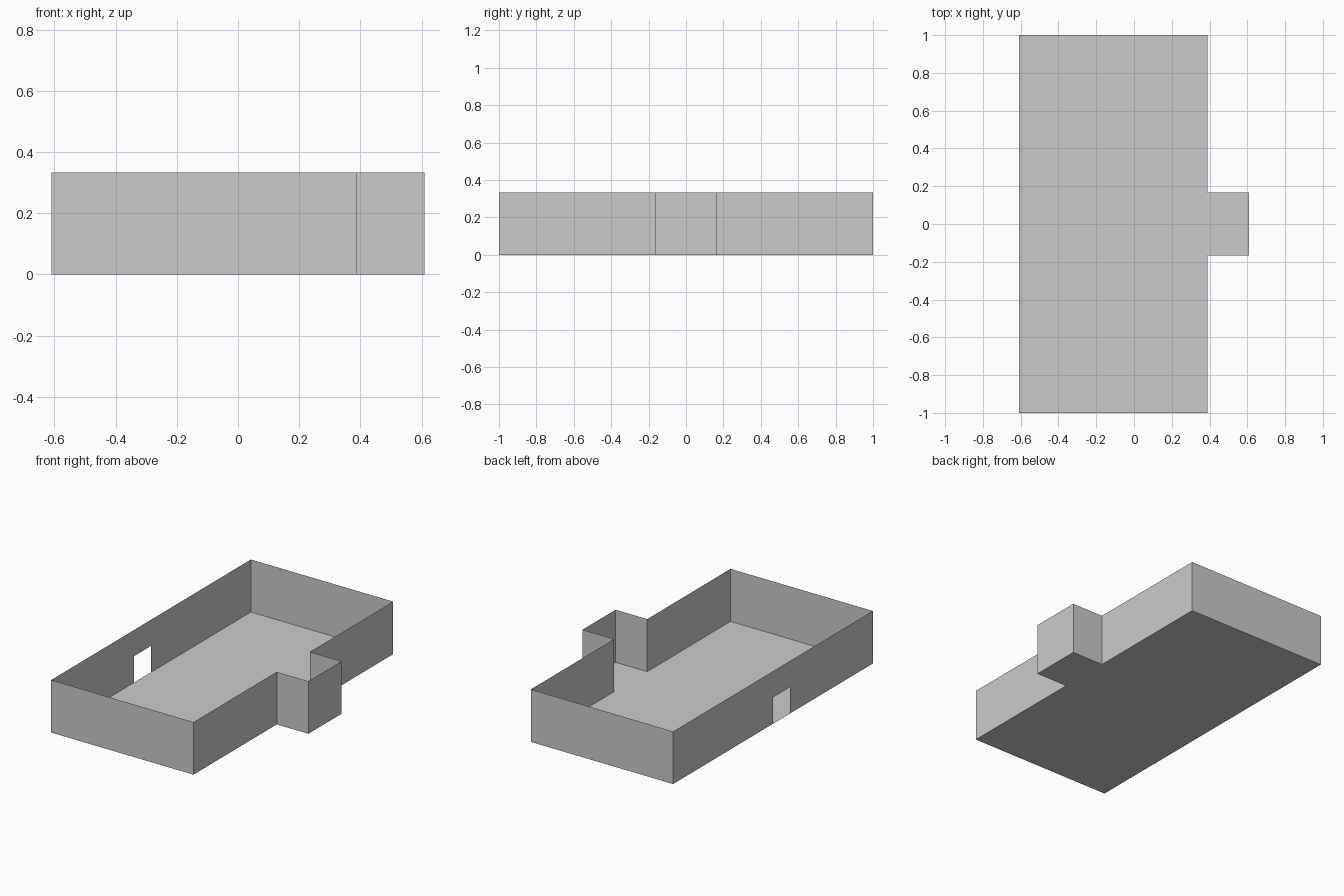
import bpy, bmesh

if "Cube" in bpy.data.objects:
    bpy.data.objects.remove(bpy.data.objects["Cube"])

H = 0.333                      # wall height
LEFT, RIGHT, END = -0.61, 0.388, 0.61
HALF = 1.0                     # half room length
NOOK = 0.166                   # half nook width
DOOR = (-0.171, 0.0, 0.167)    # y start, y end, height


def make_object(name, polygons):
    """Build a thin-surface object from polygons, sharing coincident corners."""
    bm = bmesh.new()
    for poly in polygons:
        bm.faces.new([bm.verts.new(p) for p in poly])
    bmesh.ops.remove_doubles(bm, verts=bm.verts, dist=1e-5)
    mesh = bpy.data.meshes.new(name)
    bm.to_mesh(mesh)
    bm.free()
    obj = bpy.data.objects.new(name, mesh)
    bpy.context.collection.objects.link(obj)
    return obj


# Footprint, counter-clockwise, starting and ending on the doorway wall
plan = [(LEFT, -HALF), (RIGHT, -HALF), (RIGHT, -NOOK), (END, -NOOK),
        (END, NOOK), (RIGHT, NOOK), (RIGHT, HALF), (LEFT, HALF)]

# Floor
make_object("floor", [[(x, y, 0) for x, y in plan]])

# Plain walls around the room and the nook
make_object("walls", [[(*a, 0), (*b, 0), (*b, H), (*a, H)]
                      for a, b in zip(plan, plan[1:])])

# Left wall: panels either side of the doorway and a panel over it
y0, y1, top = DOOR


def panel(ya, yb, za, zb):
    return [(LEFT, yb, za), (LEFT, ya, za), (LEFT, ya, zb), (LEFT, yb, zb)]


doorway = make_object("doorway_wall", [
    [(LEFT, HALF, 0), (LEFT, y1, 0), (LEFT, y1, top), (LEFT, y0, top),
     (LEFT, y0, 0), (LEFT, -HALF, 0), (LEFT, -HALF, H), (LEFT, HALF, H)]])
